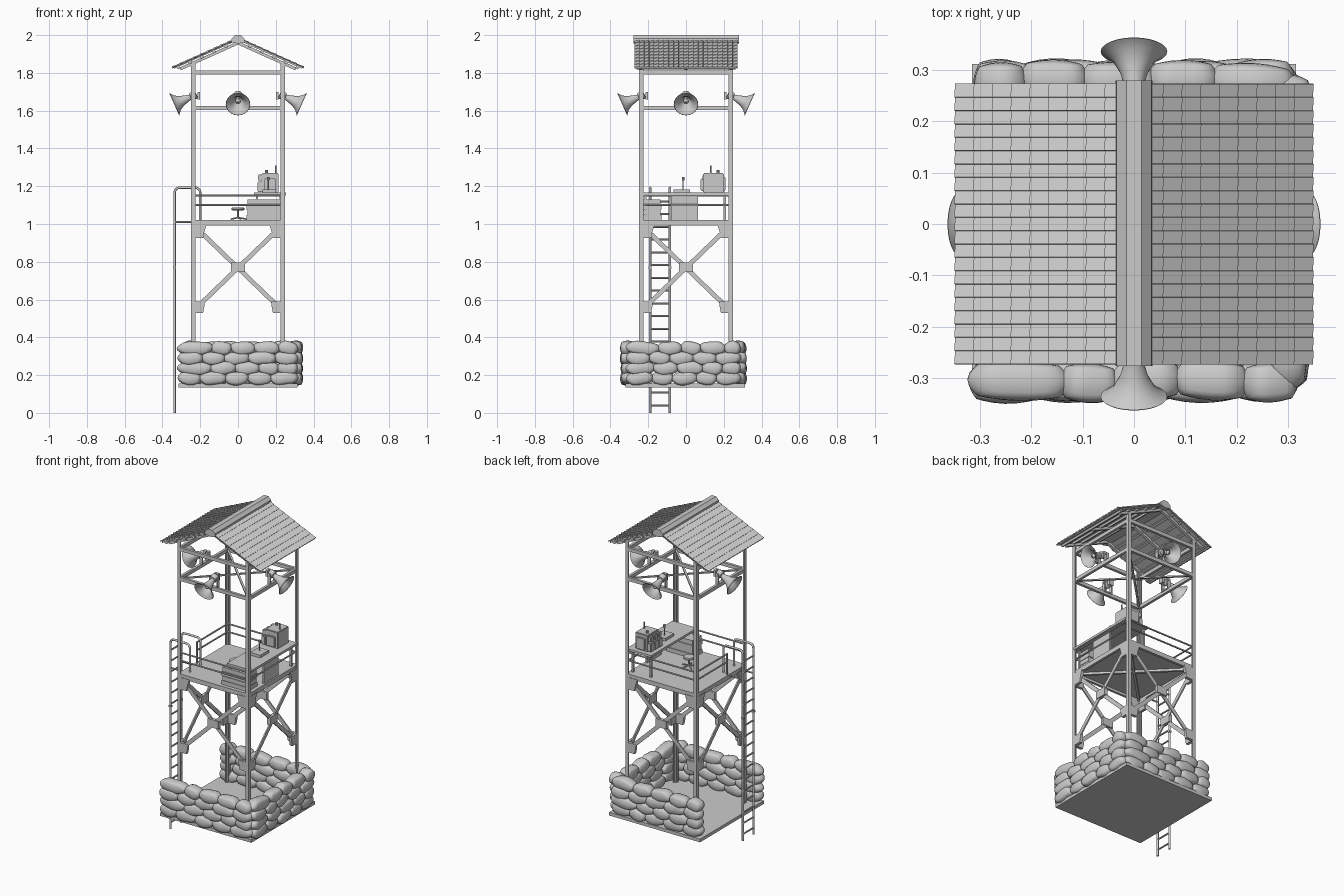
import bpy, bmesh, math, random
from mathutils import Vector, Matrix

if "Cube" in bpy.data.objects:
    bpy.data.objects.remove(bpy.data.objects["Cube"])
random.seed(4)
pi = math.pi
I = Matrix.Identity(4)
SIDES = [Matrix.Rotation(i*pi/2, 4, 'Z') for i in range(4)]

def finish(bm, name, smooth=None):
    bmesh.ops.recalc_face_normals(bm, faces=bm.faces)
    me = bpy.data.meshes.new(name)
    bm.to_mesh(me); bm.free()
    ob = bpy.data.objects.new(name, me)
    bpy.context.collection.objects.link(ob)
    if smooth:
        bpy.context.view_layer.objects.active = ob
        ob.select_set(True)
        bpy.ops.object.shade_smooth_by_angle(angle=math.radians(smooth))
        ob.select_set(False)

def box(bm, x0, x1, y0, y1, z0, z1, m=I):
    c = Matrix.Translation(((x0+x1)/2, (y0+y1)/2, (z0+z1)/2))
    bmesh.ops.create_cube(bm, size=1, matrix=m @ c @ Matrix.Diagonal((x1-x0, y1-y0, z1-z0, 1)))

def along(a, b):
    a, b = Vector(a), Vector(b)
    return Matrix.Translation((a+b)/2) @ (b-a).to_track_quat('Z', 'Y').to_matrix().to_4x4(), (b-a).length

def beam(bm, a, b, w, d, m=I):
    t, l = along(a, b)
    bmesh.ops.create_cube(bm, size=1, matrix=m @ t @ Matrix.Diagonal((w, d, l, 1)))

def rod(bm, a, b, r, m=I):
    t, l = along(a, b)
    bmesh.ops.create_cone(bm, cap_ends=True, segments=8, radius1=r, radius2=r, depth=l, matrix=m @ t)

def prism(bm, pts, y0, y1, m=I):
    a, b = ([bm.verts.new(m @ Vector((x, y, z))) for x, z in pts] for y in (y0, y1))
    bm.faces.new(a); bm.faces.new(b)
    for i in range(len(a)):
        bm.faces.new((a[i-1], a[i], b[i], b[i-1]))

def lathe(bm, profile, m, n=24):
    rings = [[bm.verts.new(m @ Vector((r*math.cos(2*pi*i/n), r*math.sin(2*pi*i/n), z)))
              for i in range(n)] for r, z in profile]
    for a, b in zip(rings, rings[1:]):
        for i in range(n):
            bm.faces.new((a[i-1], a[i], b[i], b[i-1]))
    bm.faces.new(rings[0]); bm.faces.new(rings[-1])

def tube(name, pts, r):
    cu = bpy.data.curves.new(name, 'CURVE')
    cu.dimensions = '3D'; cu.bevel_depth = r; cu.bevel_resolution = 2; cu.use_fill_caps = True
    sp = cu.splines.new('POLY'); sp.points.add(len(pts)-1)
    for p, q in zip(sp.points, pts):
        p.co = (*q, 1)
    bpy.context.collection.objects.link(bpy.data.objects.new(name, cu))

# base slab and platform floor
bm = bmesh.new(); box(bm, -.316, .316, -.32, .312, .135, .155); finish(bm, "base_slab")
bm = bmesh.new(); box(bm, -.245, .245, -.245, .245, 1.008, 1.02)
for m in SIDES:
    box(bm, -.245, .245, -.245, -.23, .992, 1.012, m)
for s in (1, -1):
    beam(bm, (-.23, -.23*s, 1.0), (.23, .23*s, 1.0), .015, .014)
finish(bm, "platform_floor")

# sandbag walls: front, right, back
def bag(bm, m, l, w, h):
    b = bmesh.new()
    bmesh.ops.create_cube(b, size=2)
    bmesh.ops.subdivide_edges(b, edges=b.edges[:], cuts=5, use_grid_fill=True)
    for v in b.verts:
        c = v.co.copy()
        p = c.lerp(c.normalized()*1.12, .68)
        end = max(0, abs(c.x)-.6)/.4
        p.z = p.z*(1-.22*end) + .1*math.sin(3*p.x+l*90)*(1-end)
        v.co = m @ Vector((p.x*l/2, p.y*w/2, p.z*h/2))
    me = bpy.data.meshes.new("bag"); b.to_mesh(me); b.free()
    bm.from_mesh(me); bpy.data.meshes.remove(me)
bm = bmesh.new()
for rot, off, a, b in ((0, .307, -.312, .312), (pi/2, .302, -.312, .285), (pi, .279, -.305, .305)):
    for row in range(4):
        cuts = [a+(b-a)*(i+(.3*(row % 2)+random.uniform(-.12, .12))*(0 < i < 5))/5 for i in range(6)]
        for p, q in zip(cuts, cuts[1:]):
            m = (Matrix.Rotation(rot, 4, 'Z') @
                 Matrix.Translation(((p+q)/2, -off+random.uniform(-.005, .005), .184+row*.053)) @
                 Matrix.Rotation(random.uniform(-.07, .07), 4, 'Y') @ Matrix.Rotation(random.uniform(-.06, .06), 4, 'Z'))
            bag(bm, m, (q-p)*1.06, .072, .068)
finish(bm, "sandbag_walls", 60)

# corner posts and tie beams
bm = bmesh.new()
for m in SIDES:
    prism(bm, [(-.248, .15), (-.226, .15), (-.226, 1.86), (-.248, 1.86)], -.248, -.241, m)
    box(bm, -.248, -.241, -.241, -.226, .15, 1.86, m)
    box(bm, -.241, -.232, -.241, -.232, .15, 1.86, m)
finish(bm, "corner_posts")
bm = bmesh.new()
for m in SIDES:
    for z in (1.615, 1.802):
        box(bm, -.232, .232, -.246, -.23, z-.011, z+.011, m)
for m in SIDES[:2]:
    beam(bm, (-.235, -.235, 1.615), (.235, .235, 1.615), .012, .008, m)
finish(bm, "upper_tie_beams")

# cross bracing with gusset plates on all four sides
bm = bmesh.new()
for m in SIDES:
    for s in (1, -1):
        t, l = along((-.2*s, -.238+.004*s, .96), (.2*s, -.238+.004*s, .575))
        ang = math.atan2(.4*s, -.385)
        r = Matrix.Translation(t.translation) @ Matrix.Rotation(ang, 4, 'Y')
        box(bm, -.012, .012, -.004, .004, -l/2, l/2, m @ r)
        for pts in ([(.24, .925), (.185, .925), (.178, .96), (.165, 1.0), (.24, 1.0)],
                    [(.24, .53), (.185, .53), (.178, .565), (.178, .59), (.24, .59)]):
            prism(bm, [(s*x, z) for x, z in pts], -.248, -.23, m)
    box(bm, -.037, .037, -.25, -.228, .745, .795, m)
finish(bm, "cross_bracing")

# roof: tiles, boards, rafters, purlins, ridge cap
A = math.atan2(.15, .335)
tiles, frame = bmesh.new(), bmesh.new()
for k in range(2):
    m = Matrix.Rotation(pi*k, 4, 'Z') @ Matrix.Translation((.015, 0, 1.98)) @ Matrix.Rotation(A, 4, 'Y')
    for r in range(9):
        for c in range(21):
            t = (m @ Matrix.Translation((r*.04+.024, -.26+c*.026, -.003)) @
                 Matrix.Rotation(-.07, 4, 'Y') @ Matrix.Rotation(.2, 4, 'X'))
            box(tiles, -.024, .022, -.0135, .0135, -.003, .003, t)
    box(tiles, 0, .36, -.268, .268, -.012, -.006, m)
    for y in (-.238, 0, .238):
        box(frame, -.01, .33, y-.009, y+.009, -.034, -.018, m)
    for x in (.06, .13, .2, .27, .335):
        box(frame, x-.008, x+.008, -.262, .262, -.024, -.011, m)
finish(tiles, "roof_tiles"); finish(frame, "roof_frame")
bm = bmesh.new()
prism(bm, [(-.036, 1.962), (-.034, 1.982), (-.015, 2.0), (.015, 2.0), (.034, 1.982), (.036, 1.962), (0, 1.955)], -.277, .28)
finish(bm, "ridge_cap")

# four horn loudspeakers with drivers and brackets
bm = bmesh.new()
d = Vector((0, -math.cos(.42), -math.sin(.42)))
horn = [(.012, -.035), (.022, -.033), (.022, -.004), (.014, 0), (.019, .02), (.028, .05), (.042, .075), (.058, .088),
        (.065, .092), (.063, .094), (.055, .089), (.039, .077), (.024, .05), (.012, .01)]
for m in SIDES:
    t = m @ Matrix.Translation((0, -.252, 1.672)) @ d.to_track_quat('Z', 'Y').to_matrix().to_4x4()
    lathe(bm, horn, t)
    lathe(bm, [(.006, .01), (.012, .03), (.014, .055), (.004, .066)], t, 12)
    for x in (-.026, .026):
        box(bm, x-.003, x+.003, -.246, -.226, 1.622, 1.69, m)
    box(bm, -.029, .029, -.246, -.226, 1.62, 1.628, m)
    rod(bm, (-.032, -.236, 1.676), (.032, -.236, 1.676), .005, m)
    box(bm, -.015, .015, -.215, -.2, 1.66, 1.7, m)
finish(bm, "horn_speakers", 40)

# guard rails, leaving the ladder gap on the left
bm = bmesh.new()
for z in (1.1, 1.15):
    for m in SIDES[:3]:
        rod(bm, (-.232, -.236, z), (.232, -.236, z), .005, m)
    rod(bm, (-.236, -.07, z), (-.236, .232, z), .005)
rod(bm, (-.236, -.07, 1.02), (-.236, -.07, 1.153), .005)
finish(bm, "guard_rails", 40)

# ladder
bm = bmesh.new()
for name, y in (("ladder_rail_front", -.19), ("ladder_rail_rear", -.085)):
    bend = [.025*math.sin(i*pi/8) for i in range(5)]
    pts = [(-.31-c, y, 1.167+s) for s, c in zip(bend, bend[::-1])]
    pts += [(-.225+s, y, 1.167+c) for s, c in zip(bend, bend[::-1])]
    tube(name, [(-.335, y, 0)]+pts+[(-.2, y, 1.015)], .0065)
    rod(bm, (-.335, y, 1.01), (-.24, y, 1.01), .005)
    box(bm, -.343, -.327, y-.008, y+.008, .765, .775)
for i in range(17):
    rod(bm, (-.335, -.19, .04+i*.0675), (-.335, -.085, .04+i*.0675), .005)
finish(bm, "ladder_rungs", 40)

# desk, and plank crates under its front end
bm = bmesh.new(); box(bm, .085, .255, -.23, .225, 1.152, 1.166)
box(bm, .225, .236, -.08, .063, 1.02, 1.152)
for x, y in ((.1, -.215), (.225, -.215), (.1, .205), (.225, .205)):
    box(bm, x-.006, x+.006, y-.006, y+.006, 1.02, 1.152)
finish(bm, "desk")
bm = bmesh.new(); box(bm, .05, .22, -.222, -.135, 1.02, 1.13)
for i in range(4):
    box(bm, .045+.004*(i % 2), .225, -.226, -.13-.006*(i % 2), 1.022+i*.028, 1.047+i*.028)
finish(bm, "crates")

# field radio and desk microphone
bm = bmesh.new(); box(bm, .125, .215, .09, .2, 1.166, 1.27)
for y in (.085, .125, .165):
    box(bm, .102, .13, y, y+.034, 1.17, 1.225); box(bm, .105, .125, y+.003, y+.03, 1.23, 1.262)
box(bm, .14, .2, .078, .092, 1.175, 1.24); box(bm, .14, .2, .198, .21, 1.175, 1.25)
bmesh.ops.bevel(bm, geom=bm.edges[:], offset=.004, segments=2, affect='EDGES')
rod(bm, (.2, .13, 1.265), (.2, .13, 1.31), .004); rod(bm, (.15, .17, 1.265), (.15, .17, 1.285), .008)
finish(bm, "field_radio", 40)
bm = bmesh.new(); box(bm, .13, .2, -.065, .02, 1.166, 1.183)
rod(bm, (.16, -.015, 1.18), (.16, -.015, 1.235), .003); rod(bm, (.16, -.015, 1.23), (.16, -.015, 1.25), .007)
finish(bm, "desk_microphone", 40)

# swivel chair
bm = bmesh.new()
for i in range(5):
    rod(bm, (0, -.03, 1.034), (.045*math.cos(i*pi*.4), -.03+.045*math.sin(i*pi*.4), 1.026), .004)
rod(bm, (0, -.03, 1.03), (0, -.03, 1.075), .005)
lathe(bm, [(.028, 1.072), (.034, 1.076), (.034, 1.084), (.03, 1.088)], Matrix.Translation((0, -.03, 0)), 20)
finish(bm, "swivel_chair", 40)
